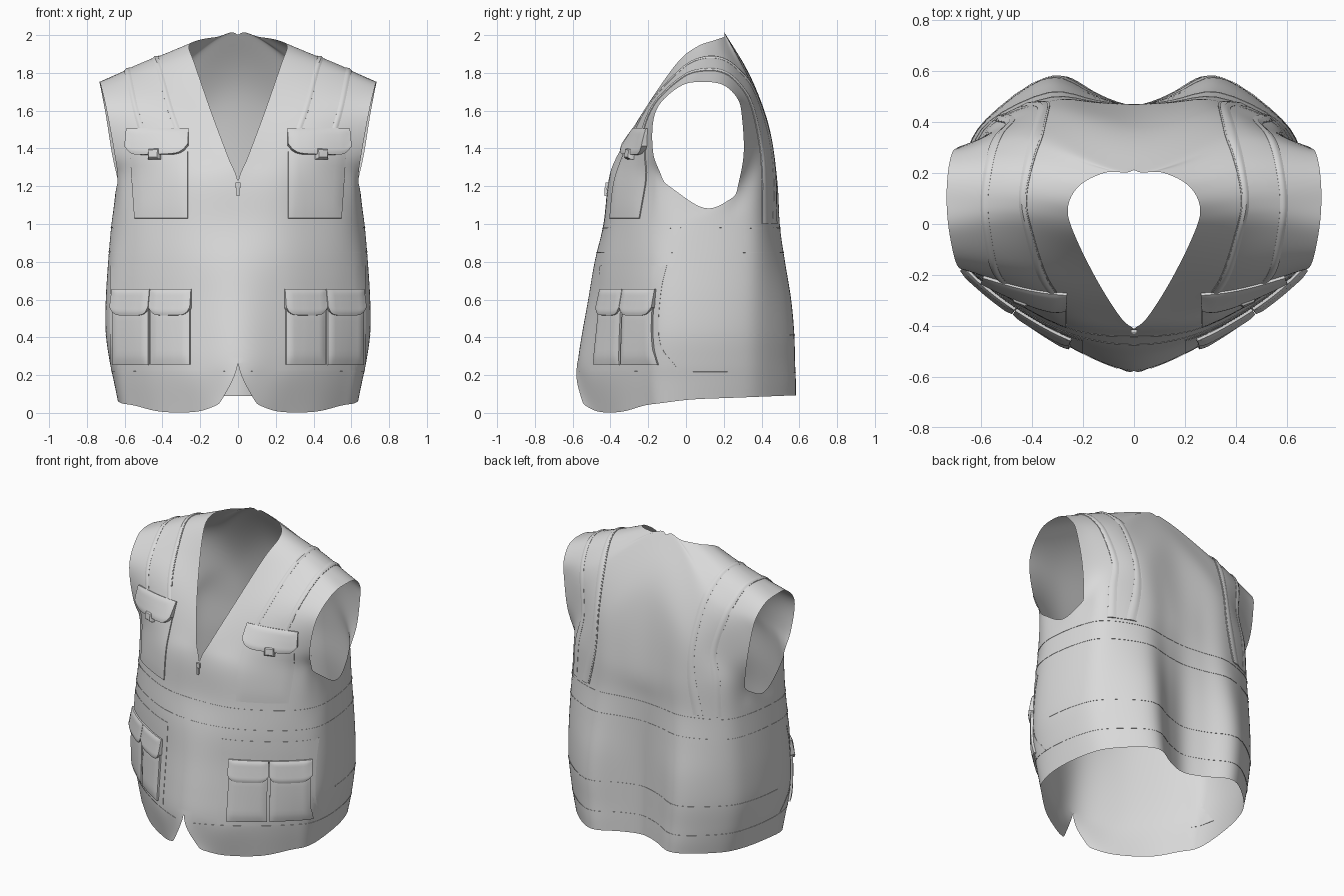
import bpy, bmesh
from mathutils import Vector
from mathutils.bvhtree import BVHTree

if "Cube" in bpy.data.objects:
    bpy.data.objects.remove(bpy.data.objects["Cube"])

REF = Vector((0.2, 0.05, 0.9))          # inside point, used to orient normals
N = 5                                   # steps per spline span
mat = bpy.data.materials.new("light grey cloth")
mat.diffuse_color = (0.7, 0.7, 0.7, 1)
mat.use_nodes = True
mat.node_tree.nodes["Principled BSDF"].inputs["Base Color"].default_value = mat.diffuse_color


def spl(pts, n):
    """Catmull-Rom through pts, n steps per span."""
    def ghost(a, b):
        return Vector((-b.x, b.y, b.z)) if abs(a.x) < 0.005 and abs(b.x) > 0.05 else 2 * a - b
    p = [ghost(pts[0], pts[1])] + list(pts) + [ghost(pts[-1], pts[-2])]
    out = []
    for k in range(1, len(p) - 2):
        a, b, c, d = p[k - 1:k + 3]
        for i in range(n):
            t = i / n
            q = 0.5 * (2 * b + (c - a) * t + (2 * a - 5 * b + 4 * c - d) * t * t
                       + (3 * b - a - 3 * c + d) * t ** 3)
            out.append(Vector((max(q.x, 0), q.y, q.z)))
    return out + [pts[-1].copy()]


def sheet(bm, g):
    vs = [[bm.verts.new(p) for p in r] for r in g]
    for a, b in zip(vs, vs[1:]):
        for j in range(len(a) - 1):
            bm.faces.new((a[j], a[j + 1], b[j + 1], b[j]))


def finish(name, bm, levels=0):
    bmesh.ops.recalc_face_normals(bm, faces=bm.faces[:])
    if sum(f.normal.dot(f.calc_center_median() - REF) * f.calc_area() for f in bm.faces) < 0:
        bmesh.ops.reverse_faces(bm, faces=bm.faces[:])
    me = bpy.data.meshes.new(name)
    bm.to_mesh(me)
    ob = bpy.data.objects.new(name, me)
    bpy.context.collection.objects.link(ob)
    me.materials.append(mat)
    ob.modifiers.new("Mirror", 'MIRROR')
    if levels:
        s = ob.modifiers.new("Smooth", 'SUBSURF')
        s.levels = s.render_levels = levels
    bpy.ops.object.select_all(action='DESELECT')
    ob.select_set(True)
    bpy.context.view_layer.objects.active = ob
    if levels:
        bpy.ops.object.shade_smooth()
    else:
        bpy.ops.object.shade_smooth_by_angle(angle=0.7)
    return ob


# Body section, centre front -> side -> centre back, scaled by height
SX = [0, .24, .45, .6, .68, .7, .665, .58, .34, .15, 0]
SY = [-.553, -.47, -.345, -.225, -.135, .03, .25, .4, .49, .475, .465]
# height, width, front depth, depth of the back folds, fullness of the chest
RULE = [(.05, .91, .985, 1.1, 0), (.17, .94, 1.045, 1.1, 0), (.27, .97, 1.04, 1.05, 0), (.42, 1, 1, 1, 0),
        (.6, 1, .94, .8, .2), (.8, .982, .877, .4, .6), (1, .957, .79, .05, 1), (1.22, .935, .745, -.1, 1)]
low = []
for z, w, f, fold, full in RULE:
    low.append([Vector((x * w, (y - full * {1: .055, 2: .065, 3: .055}.get(i, 0)) * (f if y < 0 else 1)
                        + fold * {7: .01, 8: .085, 9: .03}.get(i, 0), z))
                for i, (x, y) in enumerate(zip(SX, SY))])
for p in low[0]:                                    # hem dips at the front
    p.z = max(.01, .07 + p.y * (.14 if p.y < 0 else .04))
low[0][0].x, low[0][0].z, low[1][0].x = .10, .045, .03    # split below the zip
low[0][1].z = low[0][2].z = .006
low[7][4].y, low[7][5].y, low[7][5].z = -.12, .1, 1.08    # bottom of armhole
low[7][6].y, low[7][6].z = .265, 1.15

# Shoulder sections: neck edge, middle, armhole edge, from chest over to back
SHOULDER = [
    ((.05, -.37, 1.35), (.36, -.305, 1.37), (.655, -.175, 1.38)),
    ((.14, -.23, 1.59), (.43, -.195, 1.62), (.695, -.16, 1.6)),
    ((.23, -.05, 1.85), (.47, -.02, 1.805), (.725, -.03, 1.73)),
    ((.26, .06, 1.94), (.48, .09, 1.86), (.735, .09, 1.752)),
    ((.215, .15, 1.972), (.46, .2, 1.855), (.73, .2, 1.735)),
    ((.11, .203, 1.99), (.43, .29, 1.79), (.715, .275, 1.66)),
    ((0, .215, 1.995), (.39, .365, 1.69), (.697, .297, 1.56)),
    ((0, .38, 1.69), (.345, .445, 1.46), (.665, .305, 1.36))]

L = [spl(r, 4) for r in low]                                   # 8 rows x 41 columns
U = [spl([Vector(p) for p in s], 8) for s in SHOULDER]         # 8 rows x 17 columns
A = [spl([r[i] for r in L] + [u[i] for u in U] + [r[40 - i] for r in L[::-1]], N) for i in range(17)]
LAST = len(A[0]) - 1
over = [[A[i][r] for i in range(17)] for r in range(LAST + 1)]
side = {i: spl([r[i] for r in L], N) for i in range(17, 24)}
ring = [[A[i][r] if i < 17 else side[i][r] if i < 24 else A[40 - i][LAST - r] for i in range(41)]
        for r in range(7 * N + 1)]

# Vest body: front-over-shoulder-back strip plus side panel under the armhole
bm = bmesh.new()
sheet(bm, over)
sheet(bm, [r[16:25] for r in ring])
bmesh.ops.remove_doubles(bm, verts=bm.verts[:], dist=1e-5)
bm.normal_update()
tree = BVHTree.FromBMesh(bm)
finish("vest_body", bm, 1)
bm.free()


def drape(x, z):
    """Point and outward normal on the front of the body."""
    for _ in range(40):
        co, n, _i, _d = tree.ray_cast(Vector((x, -2, z)), Vector((0, 1, 0)))
        if co:
            return co, (n if n.dot(co - REF) > 0 else -n)
        x = x * 0.99 + 0.001
    return Vector((x, 0, z)), Vector((1, 0, 0))


def on_grid(g, r, c):
    """Point and outward normal at a fractional row and column."""
    def at(r, c):
        r, c = min(max(r, 0), len(g) - 1.001), min(max(c, 0), len(g[0]) - 1.001)
        i, j = int(r), int(c)
        return g[i][j].lerp(g[i][j + 1], c - j).lerp(g[i + 1][j].lerp(g[i + 1][j + 1], c - j), r - i)
    p = at(r, c)
    n = (at(r + .5, c) - at(r - .5, c)).cross(at(r, c + .5) - at(r, c - .5)).normalized()
    return p, (n if n.dot(p - REF) > 0 else -n)


def patch(name, f, nu, nv, t):
    """Raised cloth piece following f(u, v), with its rim resting on the body."""
    us = [0] + [i / nu for i in range(nu + 1)] + [1]
    vs = [0] + [i / nv for i in range(nv + 1)] + [1]
    g = []
    for i, u in enumerate(us):
        g.append([])
        for j, v in enumerate(vs):
            co, n = f(u, v)
            rim = i in (0, nu + 2) or j in (0, nv + 2)
            g[-1].append(co + n * (0 if rim else t(u, v)))
    bm = bmesh.new()
    sheet(bm, g)
    finish(name, bm)
    bm.free()


def panel(name, x0, x1, z0, z1, t, round_=0.0, flare=0.0, taper=0.0):
    def f(u, v):
        x = x0 + (x1 + taper * (1 - v) - x0) * u
        return drape(x, z1 - (z1 - z0) * v * (1 - round_ * abs(2 * u - 1) ** 6))

    def thick(u, v):
        e = min(u, 1 - u, v, 1 - v)
        return t * (0.65 + 0.35 * min(1, e / 0.12)) + flare * v
    patch(name, f, 16, 12, thick)


# Breast pocket with flap and tab
panel("breast_pocket", .265, .545, 1.03, 1.45, .010, taper=.03)
panel("breast_pocket_flap", .262, .59, 1.365, 1.505, .016, .35, .022)
panel("breast_flap_tab", .405, .465, 1.34, 1.395, .042)

# Double cargo pocket on a backing panel
panel("cargo_backing", .2, .675, .225, .78, .003)
for k, (a, b) in enumerate(((.25, .455), (.468, .655))):
    panel("cargo_pocket_%d" % (k + 1), a, b, .255, .56, .022)
    panel("cargo_flap_%d" % (k + 1), a - .006, b + .004, .515, .655, .02, .3, .016)


# Shoulder strap with piped edges, running over to the back
def strap_row(v):
    return (8.5 + 8.5 * v) * N


def strap_in(v):
    return 16 * (.34 + .22 * v ** 1.6)


patch("shoulder_strap", lambda u, v: on_grid(over, strap_row(v), strap_in(v) * (1 - u) + 11.9 * u),
      8, 60, lambda u, v: .003)
for name, edge in (("inner", lambda v: strap_in(v) + .6), ("outer", lambda v: 11.4)):
    patch("strap_piping_" + name, lambda u, v: on_grid(over, strap_row(v), edge(v) + (u - .5) * .9),
          4, 60, lambda u, v: .004 + .005 * (1 - abs(2 * u - 1)))

# Waist and hem seams
for name, r, c0 in (("waist_upper", 5.9, 0), ("waist_lower", 5.25, 0), ("back_band", 2.95, 20), ("hem", 1.5, 1)):
    patch(name + "_seam", lambda u, v: on_grid(ring, r * N + (v - .5) * .14, c0 + (40 - c0) * u),
          80, 2, lambda u, v: .002)

# Zip slider and pull
for name, z, sx, sz in (("zip_slider", 1.205, .024, .03), ("zip_pull", 1.17, .014, .045)):
    co, n = drape(.002, z)
    bm = bmesh.new()
    bmesh.ops.create_cube(bm, size=1)
    for v in bm.verts:
        v.co = Vector((v.co.x * sx, v.co.y * .014 + co.y - .006, v.co.z * sz + z))
    finish(name, bm).modifiers.clear()
    bm.free()
